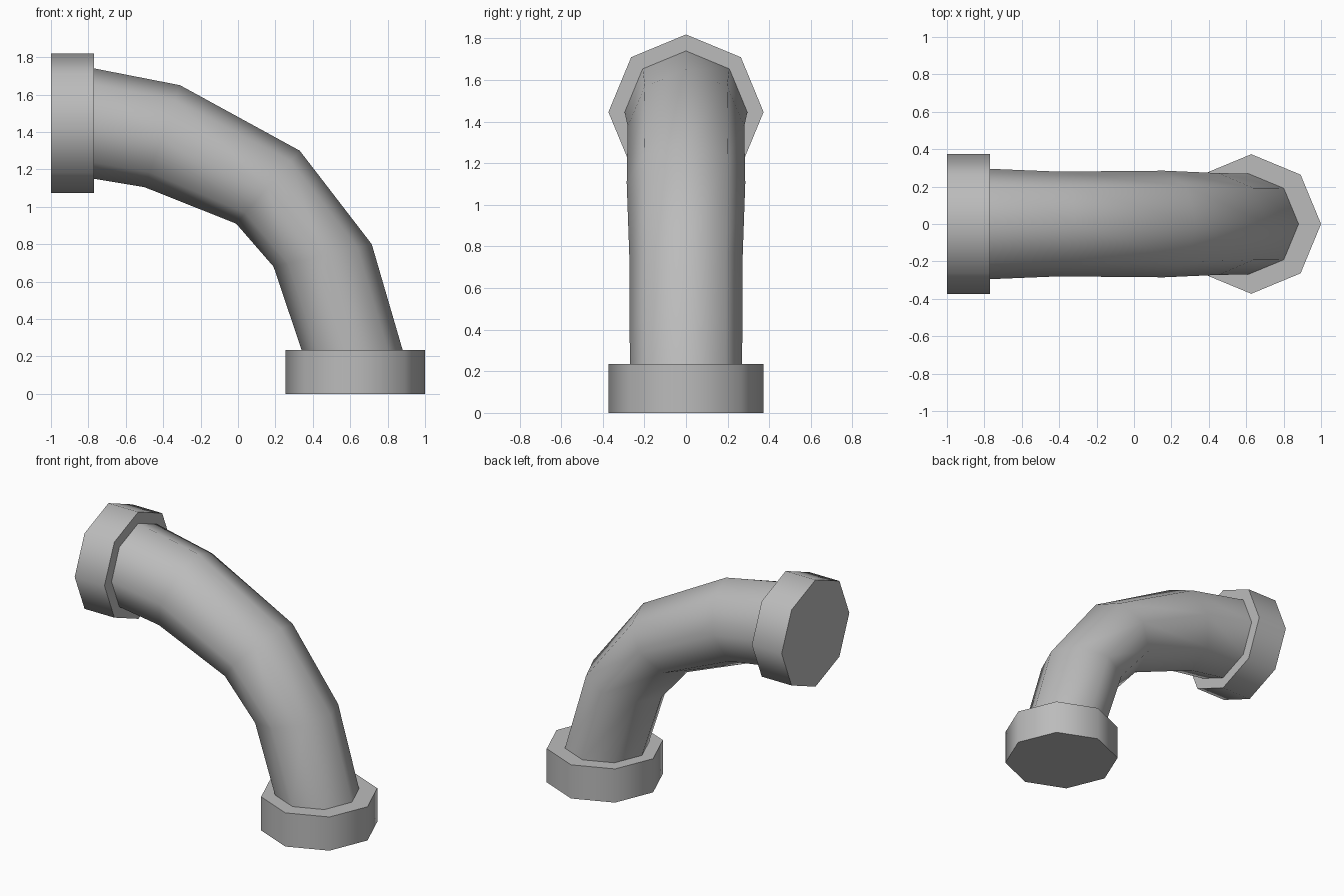
import bpy, bmesh, math
from mathutils import Vector, Matrix

cube = bpy.data.objects.get("Cube")
if cube:
    bpy.data.objects.remove(cube, do_unlink=True)

SIDES = 8

# Single grey material
grey = bpy.data.materials.new("pipe grey")
grey.use_nodes = True
colour = (0.5, 0.5, 0.5, 1)
grey.diffuse_color = colour
grey.node_tree.nodes["Principled BSDF"].inputs["Base Color"].default_value = colour


def finish(name, bm):
    bmesh.ops.recalc_face_normals(bm, faces=bm.faces)
    mesh = bpy.data.meshes.new(name)
    bm.to_mesh(mesh)
    bm.free()
    mesh.materials.append(grey)
    obj = bpy.data.objects.new(name, mesh)
    bpy.context.collection.objects.link(obj)
    bpy.ops.object.select_all(action='DESELECT')
    obj.select_set(True)
    bpy.context.view_layer.objects.active = obj
    bpy.ops.object.shade_smooth_by_angle(angle=math.radians(50))
    return obj


def flange(name, centre, axis, depth):
    bm = bmesh.new()
    bmesh.ops.create_cone(bm, cap_ends=True, segments=SIDES,
                          radius1=0.373, radius2=0.373, depth=depth)
    turn = Matrix.Rotation(math.pi / 2, 4, 'Y') if axis == 'X' else Matrix()
    bm.transform(Matrix.Translation(centre) @ turn)
    return finish(name, bm)


# End flanges
flange("bottom_flange", (0.627, 0, 0.1175), 'Z', 0.235)
flange("side_flange", (-0.885, 0, 1.446), 'X', 0.23)

# Bent pipe: outer x, z, inner x, z and half width of each octagonal ring
rings = [
    (0.88, 0.235, 0.34, 0.235, 0.27),
    (0.715, 0.80, 0.19, 0.68, 0.272),
    (0.33, 1.30, -0.01, 0.91, 0.285),
    (-0.31, 1.65, -0.50, 1.105, 0.28),
    (-0.77, 1.74, -0.77, 1.15, 0.295),
]
bm = bmesh.new()
loops = []
for ox, oz, ix, iz, half in rings:
    outer, inner = Vector((ox, 0, oz)), Vector((ix, 0, iz))
    mid, arm = (outer + inner) / 2, (outer - inner) / 2
    angles = [math.tau * i / SIDES for i in range(SIDES)]
    loops.append([bm.verts.new(mid + arm * math.cos(a) + Vector((0, half * math.sin(a), 0)))
                  for a in angles])
for low, high in zip(loops, loops[1:]):
    for i in range(SIDES):
        j = (i + 1) % SIDES
        bm.faces.new((low[i], low[j], high[j], high[i]))
finish("bent_pipe", bm)
